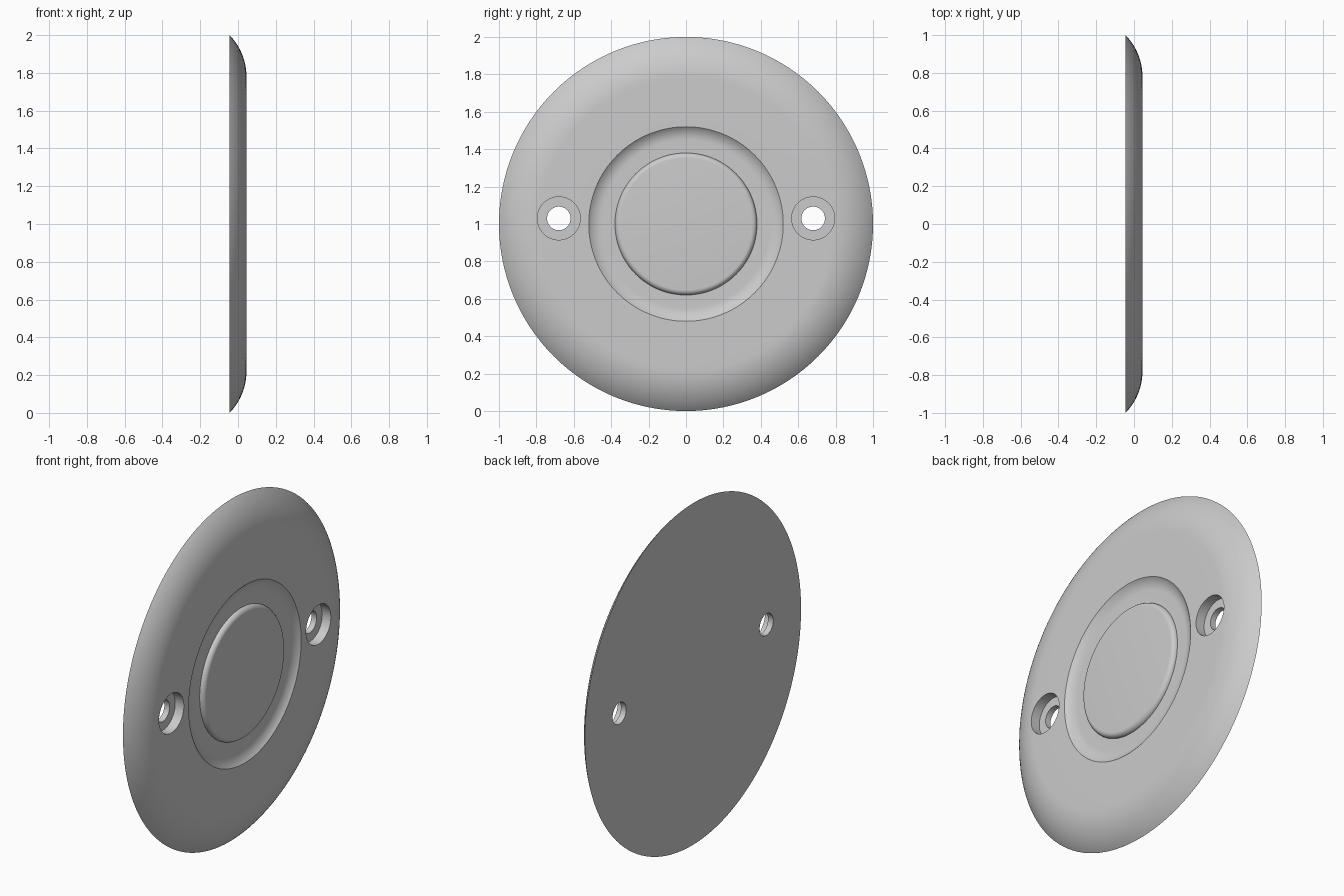
import bpy
import bmesh
from math import sin, cos, asin, pi, radians
from mathutils import Matrix, Vector

cube = bpy.data.objects.get("Cube")
if cube:
    bpy.data.objects.remove(cube, do_unlink=True)

BACK, FRONT = -0.045, 0.045
GROOVE = FRONT - 0.027
CENTRE = Vector((0, 0, 1))

grey = bpy.data.materials.new("light grey")
grey.use_nodes = True
colour = (0.6, 0.6, 0.6, 1)
grey.diffuse_color = colour
grey.node_tree.nodes["Principled BSDF"].inputs["Base Color"].default_value = colour


def arc(r0, x0, radius, start, end, steps):
    """Points (r, x) on a circle; angle zero points along +x."""
    angles = [start + (end - start) * i / steps for i in range(steps + 1)]
    return [(r0 + radius * sin(a), x0 + radius * cos(a)) for a in angles]


def lathe(name, profile, centre, steps):
    """Turn a closed (r, x) profile around an axis parallel to x."""
    bm = bmesh.new()
    verts = [bm.verts.new((x, r, 0)) for r, x in profile]
    edges = [bm.edges.new(pair) for pair in zip(verts, verts[1:])]
    bmesh.ops.spin(bm, geom=verts + edges, cent=(0, 0, 0), axis=(1, 0, 0),
                   angle=2 * pi, steps=steps, use_merge=True)
    bmesh.ops.remove_doubles(bm, verts=bm.verts, dist=1e-5)
    # Flat round ends become single caps
    for x in (profile[0][1], profile[-1][1]):
        tip = [v for v in bm.verts if (v.co - Vector((x, 0, 0))).length < 1e-5]
        bmesh.ops.dissolve_verts(bm, verts=tip)
    bmesh.ops.recalc_face_normals(bm, faces=bm.faces)
    bmesh.ops.transform(bm, matrix=Matrix.Translation(centre), verts=bm.verts)
    mesh = bpy.data.meshes.new(name)
    bm.to_mesh(mesh)
    bm.free()
    mesh.materials.append(grey)
    obj = bpy.data.objects.new(name, mesh)
    bpy.context.collection.objects.link(obj)
    return obj


# Plate profile: raised centre, coved groove, flat face, rounded rim, flat back
depth = FRONT - GROOVE
cove_width = 0.07
cove = (cove_width ** 2 + depth ** 2) / (2 * depth)
rim_width = 0.22
thick = FRONT - BACK
rim = (rim_width ** 2 + thick ** 2) / (2 * thick)

profile = [(0, FRONT)]
profile += arc(0.38 - depth, FRONT - depth, depth, 0, pi / 2, 8)
profile += arc(0.52 - cove_width, GROOVE + cove, cove,
               pi, pi - asin(cove_width / cove), 8)
profile += arc(1 - rim_width, FRONT - rim, rim, 0, asin(rim_width / rim), 14)
profile += [(0, BACK)]
plate = lathe("cover_plate", profile, CENTRE, 128)

# Counterbored screw holes
bpy.context.view_layer.objects.active = plate
plate.select_set(True)
bore_floor = FRONT - 0.056
for side in (-1, 1):
    cutter = lathe("screw_hole_cutter",
                   [(0, 0.2), (0.115, 0.2), (0.115, bore_floor),
                    (0.063, bore_floor), (0.063, -0.2), (0, -0.2)],
                   CENTRE + Vector((0, 0.68 * side, 0.03)), 48)
    cutter.hide_render = True
    cut = plate.modifiers.new("screw_hole", 'BOOLEAN')
    cut.operation = 'DIFFERENCE'
    cut.solver = 'EXACT'
    cut.object = cutter
    bpy.ops.object.modifier_apply(modifier=cut.name)
    bpy.data.objects.remove(cutter, do_unlink=True)

bpy.ops.object.shade_smooth_by_angle(angle=radians(30))
